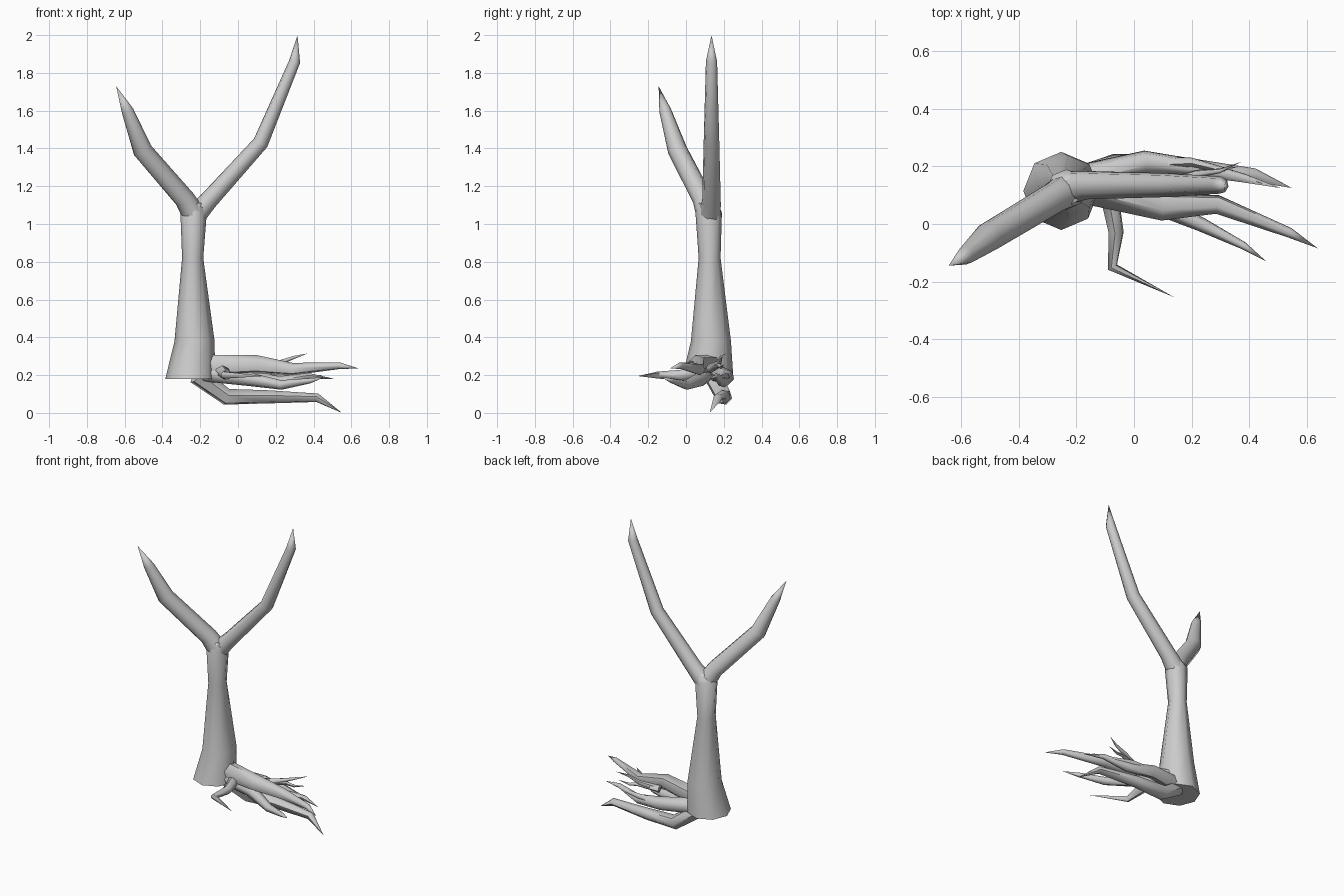
import bpy, bmesh, math
from mathutils import Vector

cube = bpy.data.objects.get("Cube")
if cube:
    bpy.data.objects.remove(cube, do_unlink=True)

bark = bpy.data.materials.new("grey bark")
bark.use_nodes = True
GREY = (0.6, 0.6, 0.6, 1)
bark.diffuse_color = GREY
bark.node_tree.nodes["Principled BSDF"].inputs["Base Color"].default_value = GREY


def skin(name, rings, tip=None, angle=60):
    """Join rings of points into a closed, smooth shaded surface."""
    bm = bmesh.new()
    loops = [[bm.verts.new(p) for p in ring] for ring in rings]
    n = len(loops[0])
    for a, b in zip(loops, loops[1:]):
        for i in range(n):
            j = (i + 1) % n
            bm.faces.new((a[i], a[j], b[j], b[i]))
    bm.faces.new(loops[0][::-1])
    if tip is None:
        bm.faces.new(loops[-1])
    else:
        end = bm.verts.new(tip)
        for i in range(n):
            bm.faces.new((loops[-1][i], loops[-1][(i + 1) % n], end))
    bmesh.ops.recalc_face_normals(bm, faces=bm.faces)
    mesh = bpy.data.meshes.new(name)
    bm.to_mesh(mesh)
    bm.free()
    mesh.materials.append(bark)
    obj = bpy.data.objects.new(name, mesh)
    bpy.context.collection.objects.link(obj)
    bpy.ops.object.select_all(action='DESELECT')
    obj.select_set(True)
    bpy.context.view_layer.objects.active = obj
    bpy.ops.object.shade_smooth_by_angle(angle=math.radians(angle))
    return obj


def limb(name, path, tip, sides=6):
    """Tapered limb through (x, y, z, radius) stations, ending in a point."""
    pts = [Vector(p[:3]) for p in path] + [Vector(tip)]
    rings, side = [], None
    for k, station in enumerate(path):
        ahead = (pts[k + 1] - pts[k]).normalized()
        behind = (pts[k] - pts[k - 1]).normalized() if k else ahead
        axis = (ahead + behind).normalized()
        if side is None:
            side = axis.orthogonal()
        side = (side - axis * side.dot(axis)).normalized()
        other = axis.cross(side)
        turns = [math.tau * i / sides for i in range(sides)]
        rings.append([pts[k] + station[3] * (side * math.cos(t) + other * math.sin(t))
                      for t in turns])
    return skin(name, rings, tip)


# Trunk: flared eight-sided column; x centre, z, half width, half depth
trunk = []
for x, y, z, rx, ry in [(-.253, .115, .18, .132, .136), (-.23, .132, .38, .106, .106),
                        (-.24, .125, .82, .056, .058), (-.235, .12, 1.06, .07, .07),
                        (-.215, .12, 1.11, .035, .05)]:
    trunk.append([(x + rx * math.cos(math.tau * i / 8), y + ry * math.sin(math.tau * i / 8), z)
                  for i in range(8)])
skin("trunk", trunk)

# Forked branches
limb("right_branch", [(-.235, .115, 1.05, .062), (-.28, .09, 1.13, .055), (-.505, -.045, 1.39, .052),
                      (-.585, -.11, 1.6, .032)], (-.645, -.145, 1.73), 8)
limb("left_branch", [(-.225, .125, 1.05, .06), (-.16, .135, 1.12, .05), (.12, .135, 1.43, .042),
                     (.3, .135, 1.86, .03)], (.315, .135, 2), 8)

# Roots spreading to one side of the trunk
limb("lower_root", [(-.22, .14, .2, .05), (-.06, .2, .085, .046), (.15, .2, .085, .037),
                    (.42, .17, .08, .024)], (.55, .125, 0))
limb("upper_root", [(-.18, .13, .25, .06), (.1, .06, .257, .05), (.29, .068, .232, .034),
                    (.54, -.03, .25, .018)], (.64, -.085, .235))
limb("middle_root", [(-.18, .11, .21, .045), (.05, .08, .18, .038), (.23, .0, .148, .026),
                     (.38, -.075, .17, .014)], (.46, -.13, .19))
limb("back_root", [(-.18, .16, .21, .05), (.04, .215, .19, .042), (.22, .195, .165, .03),
                   (.38, .16, .195, .016)], (.51, .125, .18))
limb("front_root", [(-.13, .14, .22, .04), (-.08, .07, .22, .034), (-.062, -.03, .2, .028),
                    (-.075, -.15, .2, .019)], (.14, -.255, .195))

# Thin twigs on the roots
limb("upper_twig", [(.1, .13, .235, .025), (.22, .175, .265, .014), (.3, .185, .295, .008)],
     (.37, .215, .315))
limb("lower_twig", [(.1, .14, .24, .022), (.24, .175, .25, .012), (.29, .185, .24, .008)],
     (.365, .2, .255))
limb("side_twig", [(.04, .21, .19, .025), (.2, .215, .195, .016), (.32, .185, .19, .01)],
     (.45, .14, .2))
